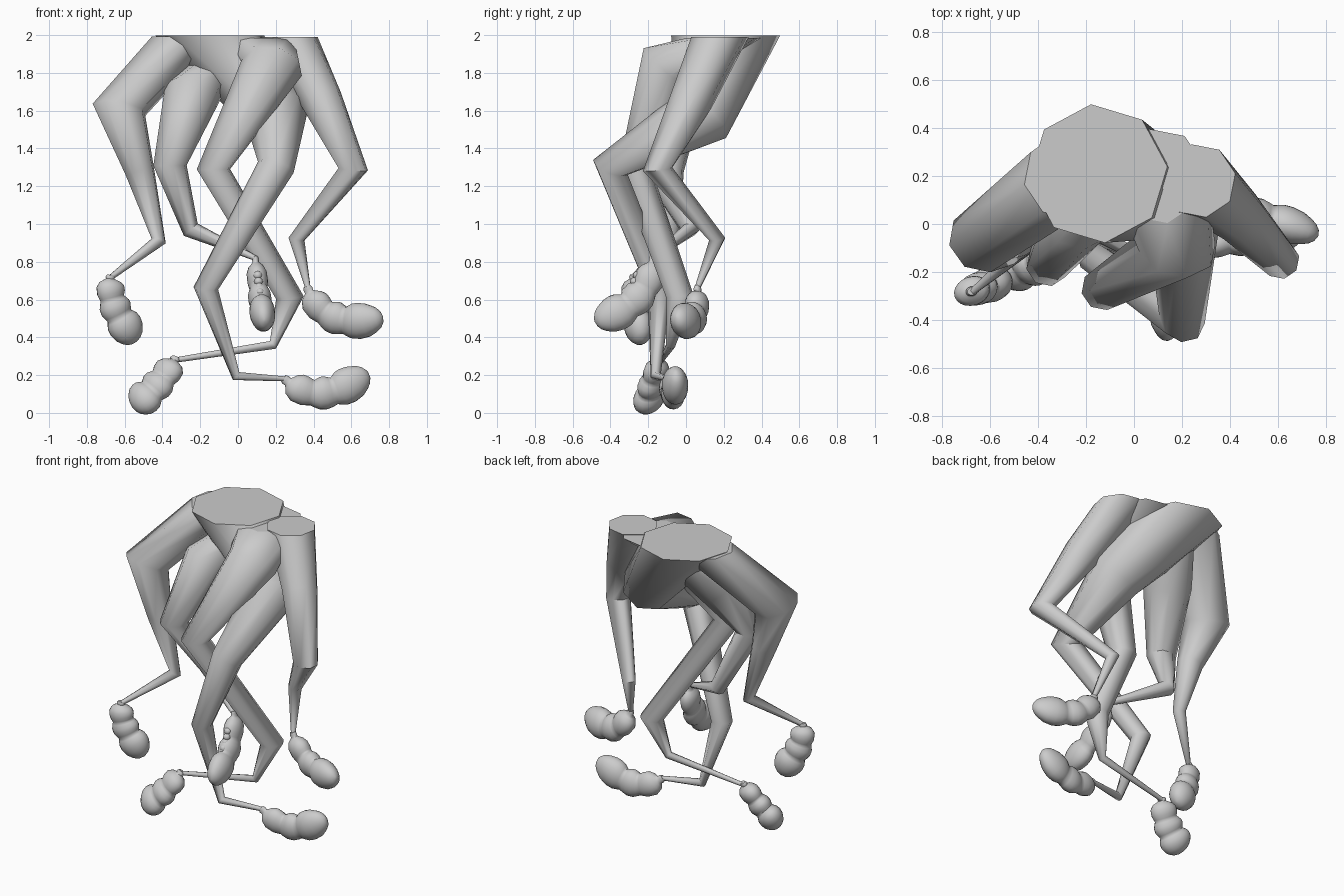
import bpy, bmesh, math
from mathutils import Vector

if "Cube" in bpy.data.objects:
    bpy.data.objects.remove(bpy.data.objects["Cube"])


def finish(name, bm, angle):
    mesh = bpy.data.meshes.new(name)
    bm.to_mesh(mesh)
    bm.free()
    ob = bpy.data.objects.new(name, mesh)
    bpy.context.collection.objects.link(ob)
    bpy.ops.object.select_all(action='DESELECT')
    ob.select_set(True)
    bpy.context.view_layer.objects.active = ob
    bpy.ops.object.shade_smooth_by_angle(angle=math.radians(angle))
    return ob


def loft(bm, rings):
    loops = [[bm.verts.new(p) for p in ring] for ring in rings]
    n = len(loops[0])
    for a, b in zip(loops, loops[1:]):
        for i in range(n):
            j = (i + 1) % n
            bm.faces.new((a[i], a[j], b[j], b[i]))
    cap = bm.faces.new(loops[0])
    bm.faces.new(loops[-1])
    bmesh.ops.recalc_face_normals(bm, faces=bm.faces)
    bmesh.ops.split_edges(bm, edges=list(cap.edges))  # crisp top cap


def stem(name, pts, sides=8, turn=0.2):
    """Tapered angular tube; the first ring lies flat at the top."""
    cs = [Vector(p[:3]) for p in pts]
    tangent, axis = Vector((0, 0, -1)), Vector((math.cos(turn), math.sin(turn), 0))
    rings = []
    for i, c in enumerate(cs):
        if i > 0:
            t = (c - cs[i - 1]).normalized()
            if i < len(cs) - 1:
                t = (t + (cs[i + 1] - c).normalized()).normalized()
            axis = tangent.rotation_difference(t) @ axis
            tangent = t
        side = tangent.cross(axis)
        r = pts[i][3]
        rings.append([c + r * (axis * math.cos(a) + side * math.sin(a))
                      for a in (math.tau * k / sides for k in range(sides))])
    bm = bmesh.new()
    loft(bm, rings)
    return finish(name, bm, 60)


# radius along a three-lobed pod, from neck to tip
PROFILE = [(0, .02), (.03, .026), (.06, .024), (.08, .036), (.11, .058), (.18, .077),
           (.28, .078), (.34, .071), (.37, .068), (.4, .074), (.46, .086), (.53, .088),
           (.59, .08), (.63, .073), (.66, .081), (.71, .093), (.78, .097), (.86, .09),
           (.92, .073), (.96, .056), (.985, .036), (1, .008)]


def pod(name, p0, mid, p2, scale=1.0, flat=0.72, seeds=0):
    p0, mid, p2 = Vector(p0), Vector(mid), Vector(p2)
    ctrl = 2 * mid - (p0 + p2) / 2
    normal = (mid - p0).cross(p2 - mid).normalized()

    def frame(t):
        c = p0 * (1 - t) ** 2 + ctrl * 2 * t * (1 - t) + p2 * t * t
        tan = ((ctrl - p0) * (1 - t) + (p2 - ctrl) * t).normalized()
        return c, normal.cross(tan)

    rings = []
    for t, r in PROFILE:
        c, inner = frame(t)
        r *= scale
        rings.append([c + r * (inner * math.cos(a) + normal * flat * math.sin(a))
                      for a in (math.tau * k / 20 for k in range(20))])
    bm = bmesh.new()
    loft(bm, rings)
    finish(name, bm, 60)
    # row of seeds on the hollow side
    for k in range(seeds):
        t = .26 + .1 * k
        c, inner = frame(t)
        bpy.ops.mesh.primitive_uv_sphere_add(segments=12, ring_count=8, radius=.023,
                                             location=c + inner * .066 * scale)
        bpy.context.object.name = name + "_seed"
        bpy.ops.object.shade_smooth()


# stems: x, y, z, radius at each bend
stem("stem_left", [(-.28, .2, 1.992, .18), (-.63, -.065, 1.605, .145),
                   (-.52, -.09, 1.28, .08), (-.42, -.07, .91, .04),
                   (-.67, -.28, .72, .015)])
stem("stem_inner_left", [(-.13, .2, 1.86, .14), (-.25, .02, 1.68, .15),
                         (-.36, -.17, 1.31, .09), (-.25, .02, .97, .05),
                         (.09, -.18, .82, .015)])
stem("stem_front", [(.1, .2, 1.985, .2), (.18, -.1, 1.83, .165), (-.13, -.27, 1.29, .09),
                    (.275, -.03, .61, .075), (.185, -.08, .36, .026),
                    (-.33, -.13, .28, .014)])
stem("stem_rear", [(-.15, .21, 1.998, .29), (.21, .08, 1.57, .175), (.2, -.4, 1.3, .1),
                   (-.17, -.14, .66, .066), (-.01, -.16, .195, .028),
                   (.25, -.1, .18, .014)], turn=.1)
stem("stem_right", [(.27, .18, 1.99, .155), (.44, .03, 1.66, .115), (.61, -.15, 1.29, .08),
                    (.31, .165, .92, .044), (.37, .06, .66, .015)])

# pods at the stem tips
pod("pod_left", (-.675, -.28, .73), (-.65, -.27, .56), (-.535, -.23, .38), .97, .8)
pod("pod_inner_left", (.09, -.17, .83), (.115, -.255, .61), (.14, -.485, .49), 1, .7, 4)
pod("pod_front", (-.33, -.13, .295), (-.425, -.18, .15), (-.56, -.2, .03), 1.05, .75)
pod("pod_rear", (.24, -.1, .185), (.45, -.07, .105), (.685, -.05, .22))
pod("pod_right", (.365, .06, .67), (.51, .04, .505), (.765, -.05, .51), 1, .78)
